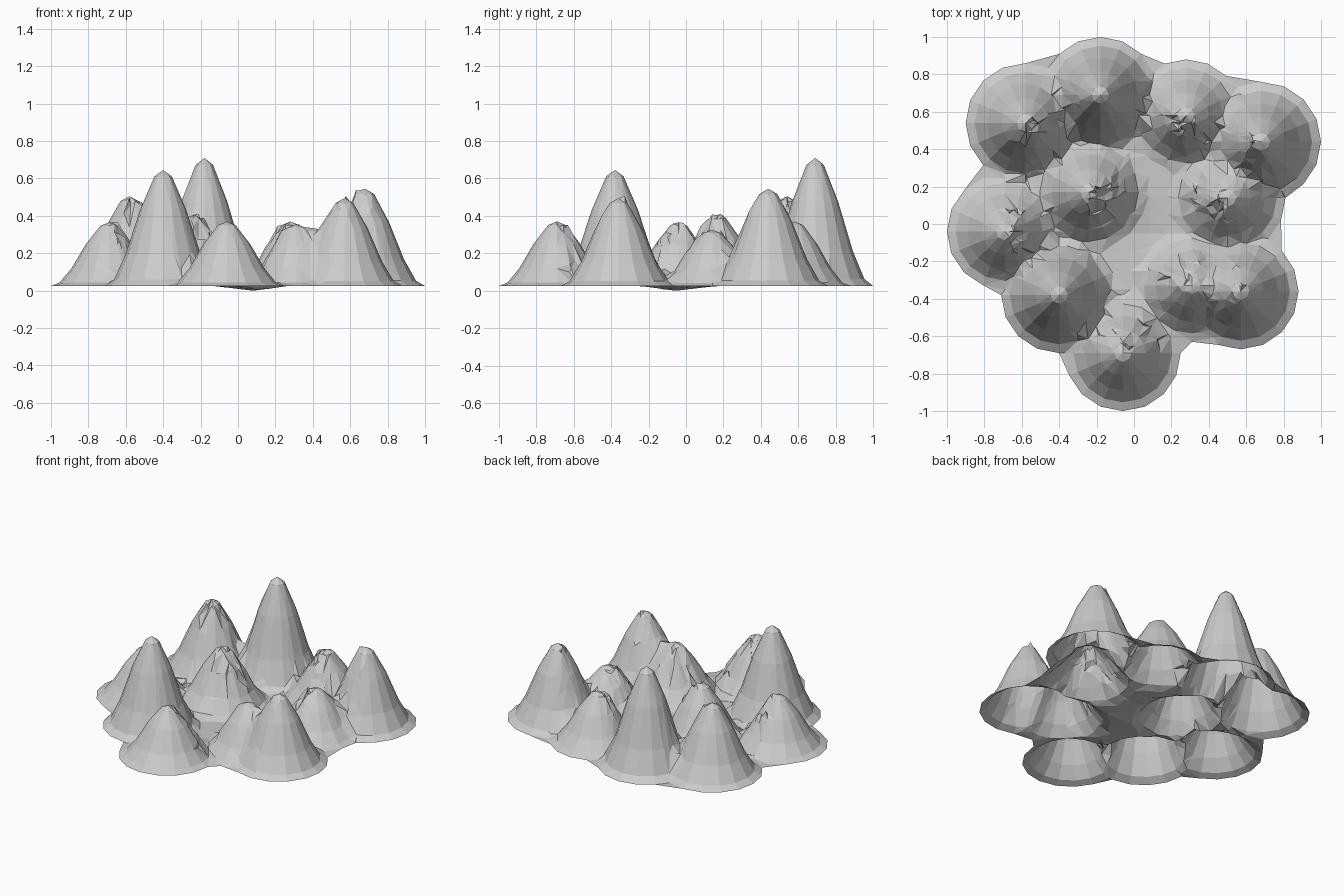
import bpy, bmesh, math, random
from mathutils import Vector
from mathutils.geometry import delaunay_2d_cdt

if "Cube" in bpy.data.objects:
    bpy.data.objects.remove(bpy.data.objects["Cube"])

random.seed(4)
BASE = 0.03
SIDES = 16
RINGS = (0.15, 0.4, 0.65, 0.85, 1.0)

# Peaks: centre x, centre y, foot radius, summit height, ruggedness
PEAKS = [
    (-0.58, 0.54, 0.32, 0.51, 0.5),
    (-0.18, 0.69, 0.31, 0.715, 0.0),
    (0.28, 0.58, 0.30, 0.375, 0.9),
    (0.68, 0.44, 0.32, 0.55, 0.7),
    (-0.69, -0.04, 0.31, 0.37, 0.9),
    (-0.24, 0.17, 0.31, 0.41, 1.2),
    (0.50, 0.14, 0.31, 0.33, 1.2),
    (-0.40, -0.38, 0.31, 0.65, 0.0),
    (0.57, -0.36, 0.31, 0.50, 0.3),
    (0.31, -0.33, 0.30, 0.36, 0.7),
    (-0.06, -0.69, 0.31, 0.375, 0.8),
]


def height(x, y):
    # Bell-shaped peaks softly merged, on a floor that sags at the centre
    total = 0
    for px, py, r, h, _ in PEAKS:
        t = math.hypot(x - px, y - py) / r
        if t < 1:
            total += ((h - BASE) * 0.5 * (1 + math.cos(math.pi * t))) ** 3
    sag = 0.025 * math.exp(-((x - 0.08) ** 2 + (y + 0.05) ** 2) / 0.015)
    return BASE - sag + total ** (1 / 3)


def inside(x, y):
    return math.hypot(x - 0.03, y) < 0.5 or any(
        math.hypot(x - p[0], y - p[1]) < p[2] for p in PEAKS)


# Rings of points around each peak, with extra crags on the inward slopes
points, rough = [], []
for px, py, r, h, rug in PEAKS:
    points.append(Vector((px, py)))
    rough.append(0)
    for k, t in enumerate(RINGS):
        n = 8 if k == 0 else SIDES
        for i in range(n):
            a = 2 * math.pi * i / n
            points.append(Vector((px + r * t * math.cos(a), py + r * t * math.sin(a))))
            rough.append(0)
    inward = math.atan2(-py, -px)
    for i in range(int(26 * rug)):
        a = inward + random.uniform(-1.3, 1.3)
        d = r * random.uniform(0.1, 0.65)
        points.append(Vector((px + d * math.cos(a), py + d * math.sin(a))))
        rough.append(0.025)

# Valley floor points
for i in range(-4, 5):
    for j in range(-4, 5):
        x, y = 0.08 + i * 0.1, -0.05 + j * 0.1
        if math.hypot(x, y) < 0.45 and height(x, y) < 0.06:
            points.append(Vector((x, y)))
            rough.append(0)

verts, _, faces, origin, _, _ = delaunay_2d_cdt(points, [], [], 0, 0.004)

# Mountain range shell, trimmed to the scalloped outline
bm = bmesh.new()
bv = []
for v, o in zip(verts, origin):
    j = rough[o[0]] if o else 0
    bv.append(bm.verts.new((v.x, v.y, height(v.x, v.y) + random.uniform(-j, j))))
for f in faces:
    c = sum((verts[i] for i in f), Vector((0, 0))) / 3
    longest = max((verts[f[i]] - verts[f[i - 1]]).length for i in range(3))
    if inside(c.x, c.y) or longest < 0.2:
        bm.faces.new([bv[i] for i in f])
bmesh.ops.delete(bm, geom=[v for v in bm.verts if not v.link_faces], context='VERTS')
bmesh.ops.recalc_face_normals(bm, faces=bm.faces)
if sum(f.normal.z for f in bm.faces) < 0:
    bmesh.ops.reverse_faces(bm, faces=bm.faces)
low = min(v.co.z for v in bm.verts)
for v in bm.verts:
    v.co.z -= low

mesh = bpy.data.meshes.new("mountain_range")
bm.to_mesh(mesh)
bm.free()
obj = bpy.data.objects.new("mountain_range", mesh)
bpy.context.collection.objects.link(obj)
